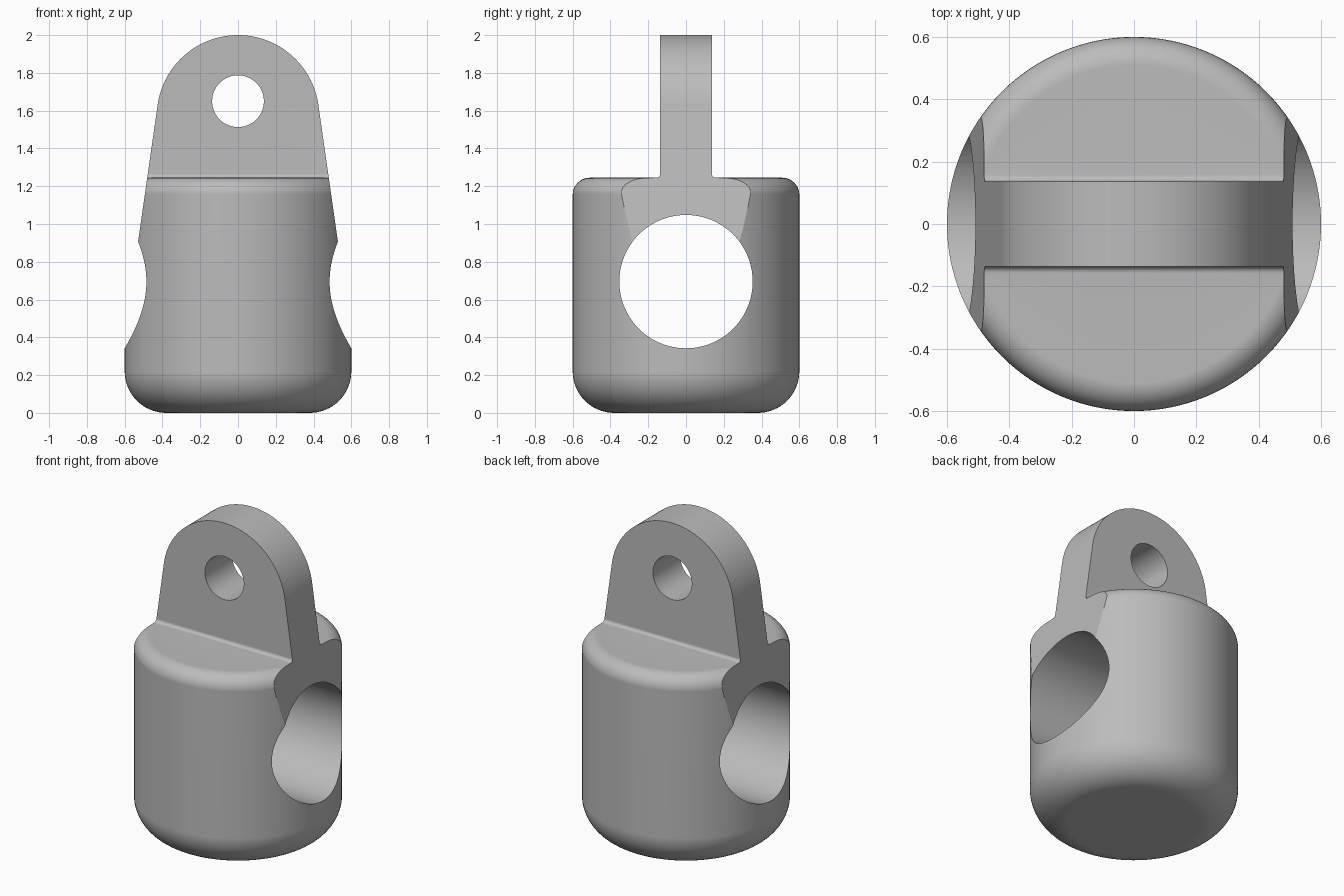
import bpy, bmesh
from math import sin, cos, pi, atan
from mathutils import Vector, Matrix

cube = bpy.data.objects.get("Cube")
if cube:
    bpy.data.objects.remove(cube, do_unlink=True)

grey = bpy.data.materials.new("plain grey")
grey.use_nodes = True
grey.diffuse_color = (0.5, 0.5, 0.5, 1)
grey.node_tree.nodes["Principled BSDF"].inputs["Base Color"].default_value = (0.5, 0.5, 0.5, 1)


def arc(cx, cz, r, start, end, steps):
    angles = [start + (end - start) * i / steps for i in range(steps + 1)]
    return [(cx + r * cos(a), cz + r * sin(a)) for a in angles]


def finish(name, bm):
    bmesh.ops.recalc_face_normals(bm, faces=bm.faces)
    mesh = bpy.data.meshes.new(name)
    bm.to_mesh(mesh)
    bm.free()
    obj = bpy.data.objects.new(name, mesh)
    bpy.context.collection.objects.link(obj)
    mesh.materials.append(grey)
    return obj


def lathe(name, profile, steps=128):
    bm = bmesh.new()
    verts = [bm.verts.new((r, 0, z)) for r, z in profile]
    edges = [bm.edges.new(pair) for pair in zip(verts, verts[1:])]
    bmesh.ops.spin(bm, geom=verts + edges, cent=(0, 0, 0), axis=(0, 0, 1),
                   angle=2 * pi, steps=steps)
    bmesh.ops.remove_doubles(bm, verts=bm.verts, dist=1e-5)
    return finish(name, bm)


def prism(name, outline, axis, half):
    """Extrude an outline of (across, z) points along the x or y axis."""
    bm = bmesh.new()
    if axis == "x":
        points, move = [(-half, a, z) for a, z in outline], (2 * half, 0, 0)
    else:
        points, move = [(a, -half, z) for a, z in outline], (0, 2 * half, 0)
    face = bm.faces.new([bm.verts.new(p) for p in points])
    out = bmesh.ops.extrude_face_region(bm, geom=[face], use_keep_orig=True)
    verts = [g for g in out["geom"] if isinstance(g, bmesh.types.BMVert)]
    bmesh.ops.translate(bm, verts=verts, vec=Vector(move))
    return finish(name, bm)


def combine(target, tool, operation):
    mod = target.modifiers.new(operation, "BOOLEAN")
    mod.object, mod.operation, mod.solver = tool, operation, "EXACT"
    bpy.context.view_layer.objects.active = target
    bpy.ops.object.modifier_apply(modifier=mod.name)
    bpy.data.objects.remove(tool, do_unlink=True)


TOP, RADIUS = 1.245, 0.6

# Round body with a large lower and a small upper fillet
body = lathe("eye_fitting_body",
             [(0, 0)] + arc(RADIUS - 0.22, 0.22, 0.22, -pi / 2, 0, 16)
             + arc(RADIUS - 0.09, TOP - 0.09, 0.09, 0, pi / 2, 10) + [(0, TOP)])

# Lug slab with small fillets where it meets the body
side = [(0.137, 2.1)] + arc(0.157, TOP + 0.02, 0.02, pi, 1.5 * pi, 6) + [(0.157, 1.15)]
lug = prism("lug", side + [(-y, z) for y, z in reversed(side)], "x", 0.55)
combine(body, lug, "UNION")

# Tapered, round-topped outline that trims lug and body together
slope = 0.1425
lean = atan(slope)
crown = arc(0, 1.57, 0.43, lean, pi - lean, 64)
foot = crown[0][0] + slope * (crown[0][1] + 0.1)
outline = prism("outline", [(foot, -0.1)] + crown + [(-foot, -0.1)], "y", 0.8)
combine(body, outline, "INTERSECT")

# Large cross bore along x and pin hole along y
for name, r, z, turn in (("cross_bore", 0.353, 0.695, (0, pi / 2, 0)),
                         ("pin_hole", 0.137, 1.65, (pi / 2, 0, 0))):
    bpy.ops.mesh.primitive_cylinder_add(vertices=96, radius=r, depth=2,
                                        location=(0, 0, z), rotation=turn)
    cutter = bpy.context.object
    cutter.name = name
    cutter.data.materials.append(grey)
    combine(body, cutter, "DIFFERENCE")

# Smooth shading with crisp machined edges
bpy.ops.object.select_all(action="DESELECT")
body.select_set(True)
bpy.context.view_layer.objects.active = body
bpy.ops.object.shade_smooth_by_angle(angle=pi / 6)
weighted = body.modifiers.new("flat faces", "WEIGHTED_NORMAL")
weighted.keep_sharp = True
